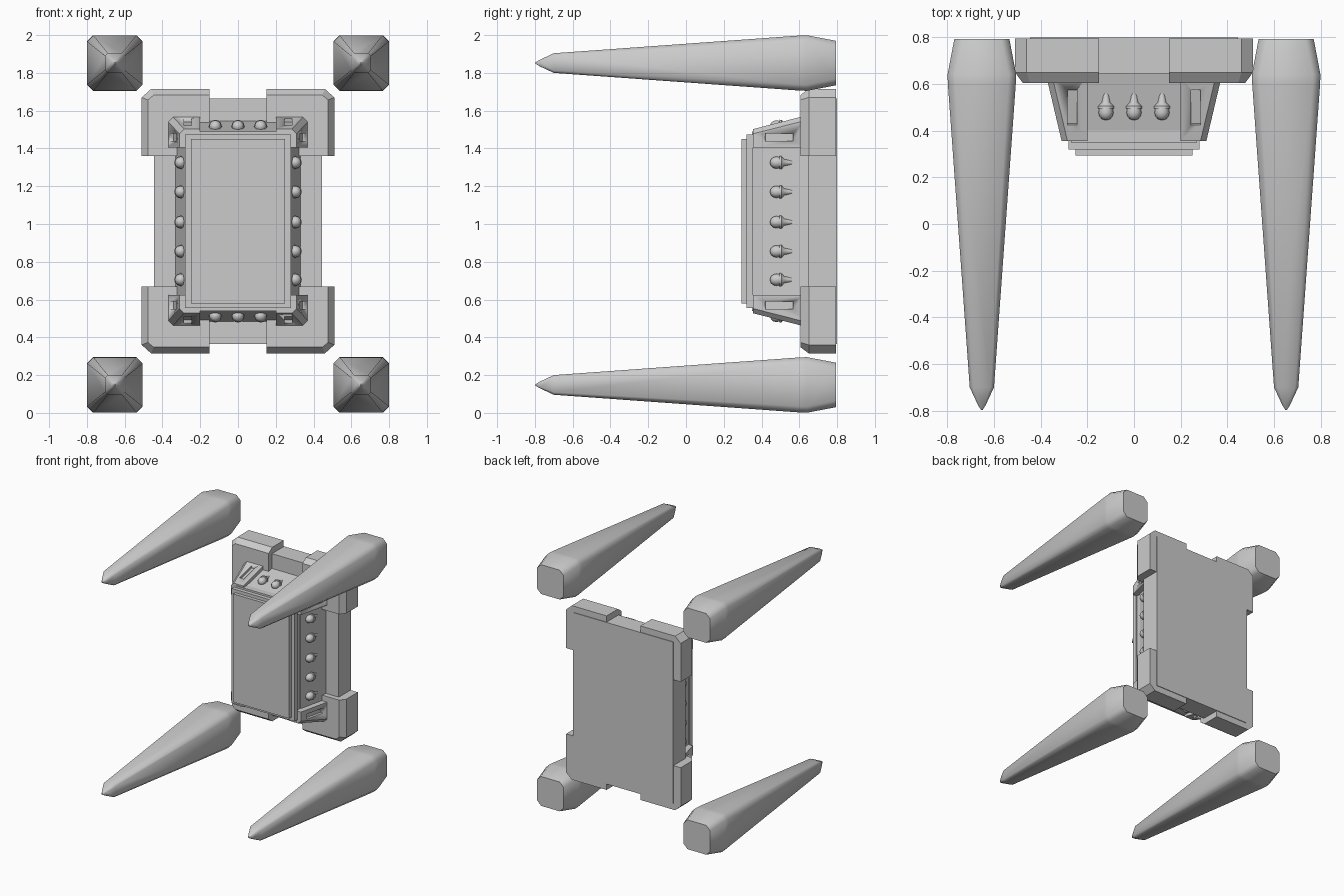
import bpy, bmesh, math
from mathutils import Matrix, Vector

if "Cube" in bpy.data.objects:
    bpy.data.objects.remove(bpy.data.objects["Cube"])

CZ = 1.015  # height of the panel centre
grey = bpy.data.materials.new("plain_grey")
grey.diffuse_color = (0.6, 0.6, 0.6, 1)
grey.use_nodes = True
grey.node_tree.nodes["Principled BSDF"].inputs["Base Color"].default_value = grey.diffuse_color


def finish(bm, name, angle=30):
    bmesh.ops.recalc_face_normals(bm, faces=bm.faces[:])
    me = bpy.data.meshes.new(name)
    bm.to_mesh(me)
    bm.free()
    for p in me.polygons:
        p.use_smooth = True
    me.set_sharp_from_angle(angle=math.radians(angle))
    me.materials.append(grey)
    ob = bpy.data.objects.new(name, me)
    bpy.context.scene.collection.objects.link(ob)
    return ob


def loft(name, rings, cx=0, cz=CZ, sx=1, sz=1, angle=30):
    """Skin closed (x, z) outlines stacked along y, with capped ends."""
    bm = bmesh.new()
    loops = [[bm.verts.new((cx + sx * x, y, cz + sz * z)) for x, z in pts]
             for y, pts in rings]
    n = len(loops[0])
    for a, b in zip(loops, loops[1:]):
        for i in range(n):
            j = (i + 1) % n
            bm.faces.new((a[i], a[j], b[j], b[i]))
    bm.faces.new(loops[0])
    bm.faces.new(loops[-1])
    return finish(bm, name, angle)


def rect(w, h):
    return [(-w, -h), (w, -h), (w, h), (-w, h)]


def chamfered(h, c):
    k = h - c
    return [(-k, -h), (k, -h), (h, -k), (h, k), (k, h), (-k, h), (-h, k), (-h, -k)]


# Backing plate, tapered core and stepped front panels
loft("back_plate", [(0.80, rect(0.445, 0.65)), (0.645, rect(0.445, 0.65))])
loft("tapered_core", [(0.66, rect(0.335, 0.535)), (0.40, rect(0.275, 0.475))])
loft("panel_base", [(0.42, rect(0.27, 0.475)), (0.35, rect(0.27, 0.475))])
loft("panel_middle", [(0.355, rect(0.28, 0.46)), (0.32, rect(0.28, 0.46))])
loft("panel_front", [(0.325, rect(0.25, 0.435)), (0.293, rect(0.25, 0.435))])

# Slot cutters for the sloping corner housings
corners = [(sx, sz) for sx in (-1, 1) for sz in (-1, 1)]
bm = bmesh.new()
for sx, sz in corners:
    for pos, size, rot in (
        ((sx * 0.342, 0.492, CZ + sz * 0.445), (0.04, 0.155, 0.04),
         Matrix.Rotation(-sx * 0.23, 4, 'Z')),
        ((sx * 0.265, 0.50, CZ + sz * 0.5245), (0.04, 0.155, 0.04),
         Matrix.Rotation(sz * 0.25, 4, 'X')),
    ):
        m = Matrix.Translation(pos) @ rot @ Matrix.Diagonal((*size, 1))
        bmesh.ops.create_cube(bm, size=1, matrix=m)
cutter = finish(bm, "slot_cutter")
cutter.hide_render = True
cutter.hide_viewport = True


def housing_ring(x, z, c=0.025):
    return [(0.20, 0.39), (x, 0.39), (x, z - c), (x - c, z), (0.20, z)]


def bracket_ring(d):
    return [(0.15, 0.345), (0.51 - d, 0.345), (0.51 - d, 0.655 - d * 0.4),
            (0.46 - d * 0.4, 0.70 - d), (0.15, 0.70 - d)]


for sx, sz in corners:
    tag = ("upper" if sz > 0 else "lower") + ("_right" if sx > 0 else "_left")
    # Outer bracket gripping the plate corner
    loft(f"bracket_{tag}", [(0.795, bracket_ring(0)), (0.65, bracket_ring(0)),
                            (0.605, bracket_ring(0.033))], sx=sx, sz=sz)
    # Inner slotted housing
    housing = loft(f"housing_{tag}", [(0.63, housing_ring(0.375, 0.5575)),
                                      (0.355, housing_ring(0.31, 0.4875))], sx=sx, sz=sz)
    cut = housing.modifiers.new("slots", 'BOOLEAN')
    cut.object = cutter
    cut.operation = 'DIFFERENCE'
    cut.solver = 'EXACT'
    # Detached tapered spike
    loft(f"spike_{tag}",
         [(0.793, chamfered(0.118, 0.035)), (0.64, chamfered(0.147, 0.032)),
          (0.60, chamfered(0.1455, 0.032)), (-0.70, chamfered(0.052, 0.014)),
          (-0.775, chamfered(0.017, 0.006)), (-0.796, chamfered(0.004, 0.0015))],
         cx=sx * 0.652, cz=1 + sz * 0.852, sx=sx, sz=sz, angle=48)


def knob(name, x, z):
    """Round head, collar and neck turned about the y axis."""
    profile = [(0.445, 0.004), (0.450, 0.018), (0.462, 0.028), (0.478, 0.032),
               (0.494, 0.029), (0.496, 0.035), (0.506, 0.034), (0.520, 0.018),
               (0.560, 0.012)]
    ring = [(math.cos(t * math.tau / 12), math.sin(t * math.tau / 12)) for t in range(12)]
    loft(name, [(y, [(r * a, r * b) for a, b in ring]) for y, r in profile],
         cx=x, cz=z, angle=40)


# Rows of knobs around the sloping sides
for i, z in enumerate((0.705, 0.855, 1.01, 1.17, 1.325)):
    for sx in (-1, 1):
        knob(f"side_knob_{'right' if sx > 0 else 'left'}_{i}", sx * 0.303, z)
for i, x in enumerate((-0.12, 0, 0.12)):
    for sz in (-1, 1):
        knob(f"{'upper' if sz > 0 else 'lower'}_knob_{i}", x, CZ + sz * 0.502)
